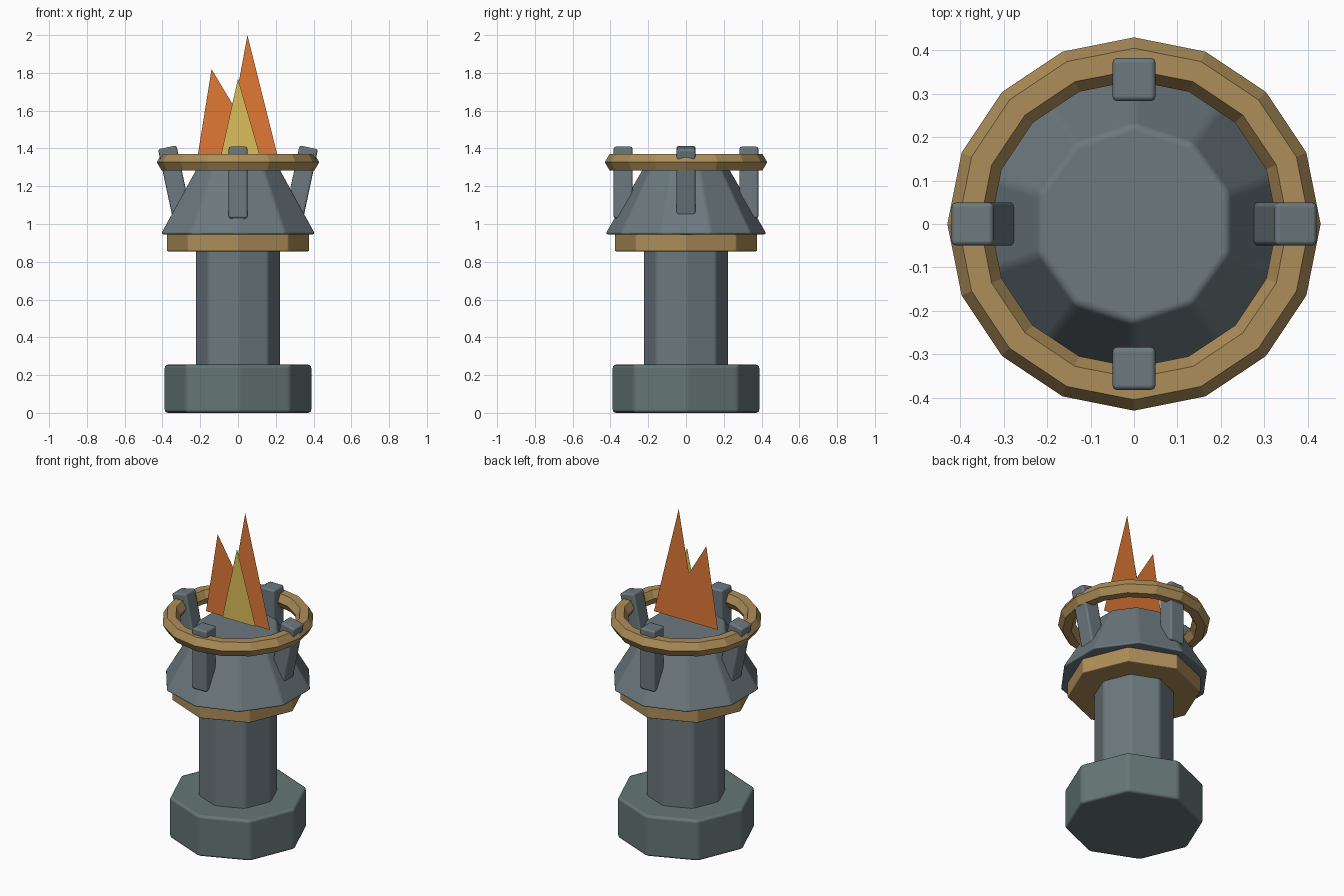
import bpy
import math

if "Cube" in bpy.data.objects:
    bpy.data.objects.remove(bpy.data.objects["Cube"])


def material(name, rgb):
    m = bpy.data.materials.new(name)
    m.diffuse_color = (*rgb, 1)
    m.use_nodes = True
    m.node_tree.nodes["Principled BSDF"].inputs["Base Color"].default_value = m.diffuse_color
    return m


stone = material("stone", (0.15, 0.19, 0.21))
dark_stone = material("dark_stone", (0.13, 0.18, 0.18))
brass = material("brass", (0.42, 0.27, 0.10))
orange = material("orange_flame", (0.75, 0.19, 0.035))
yellow = material("yellow_flame", (0.72, 0.52, 0.10))


def finish(name, mat, bevel=0.0):
    ob = bpy.context.object
    ob.name = name
    ob.data.materials.append(mat)
    if bevel:
        for p in ob.data.polygons:
            p.use_smooth = True
        mod = ob.modifiers.new("soft_edges", 'BEVEL')
        mod.width = bevel
        mod.segments = 2
        mod.limit_method = 'NONE'
        mod.harden_normals = True
    return ob


def drum(name, sides, r_low, r_top, z0, z1, mat, bevel):
    bpy.ops.mesh.primitive_cone_add(vertices=sides, radius1=r_low, radius2=r_top,
                                    depth=z1 - z0, location=(0, 0, (z0 + z1) / 2))
    return finish(name, mat, bevel)


def prong(name, x, y, tilt):
    bpy.ops.mesh.primitive_cube_add(size=1, location=(x, y, 1.22), rotation=(0, tilt, 0))
    bpy.context.object.scale = (0.1, 0.1, 0.38)
    bpy.ops.object.transform_apply(location=False, rotation=False, scale=True)
    finish(name, stone, 0.012)


def flame(name, outline, y, mat):
    me = bpy.data.meshes.new(name)
    me.from_pydata([(x, y, z) for x, z in outline], [], [range(len(outline))])
    me.materials.append(mat)
    bpy.context.collection.objects.link(bpy.data.objects.new(name, me))


# Pedestal, collar and bowl
drum("base", 8, 0.392, 0.392, 0, 0.255, dark_stone, 0.018)
drum("column", 8, 0.227, 0.227, 0.24, 0.87, stone, 0.015)
drum("collar", 8, 0.377, 0.377, 0.855, 0.95, brass, 0.006)
drum("bowl", 10, 0.43, 0.228, 0.945, 1.295, stone, 0.014)

# Rim ring
bpy.ops.mesh.primitive_torus_add(major_segments=16, minor_segments=6, major_radius=0.38,
                                 minor_radius=0.05, location=(0, 0, 1.327))
finish("rim_ring", brass)

# Prongs holding the ring; only the side pair leans outward
for s, side, end in ((-1, "left", "front"), (1, "right", "back")):
    prong(side + "_prong", s * 0.335, 0, s * math.radians(12))
    prong(end + "_prong", 0, s * 0.333, 0)

# Flat flames
flame("outer_flame", [(-0.22, 1.32), (0.22, 1.32), (0.05, 2.0), (-0.02, 1.62), (-0.14, 1.82)], 0, orange)
flame("inner_flame", [(-0.10, 1.32), (0.128, 1.32), (0, 1.77)], -0.01, yellow)
